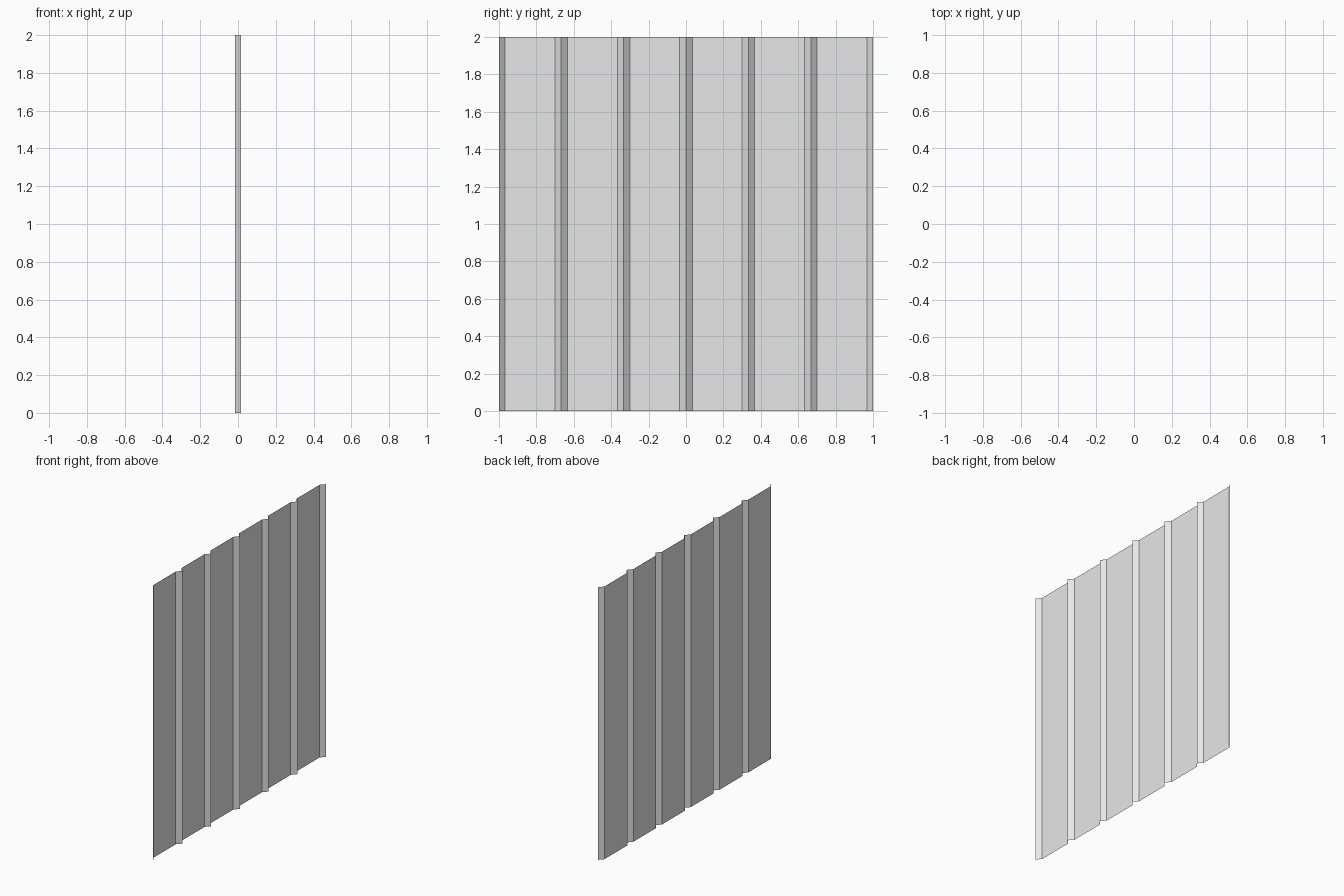
import bpy
import bmesh

cube = bpy.data.objects.get("Cube")
if cube:
    bpy.data.objects.remove(cube, do_unlink=True)

# Plain light grey metal
metal = bpy.data.materials.new("light_grey_metal")
metal.use_nodes = True
colour = (0.8, 0.8, 0.8, 1.0)
metal.diffuse_color = colour
metal.node_tree.nodes["Principled BSDF"].inputs["Base Color"].default_value = colour

PANELS = 6
PITCH = 2 / PANELS
SLOPE = 0.034      # width of one ridge flank
DEPTH = 0.015      # half of the ridge height
HEIGHT = 2

# Profile: flat pans between sharp ridges, half a ridge at each end
profile = [(DEPTH, -1)]
for i in range(PANELS):
    start = -1 + i * PITCH
    profile += [(-DEPTH, start + SLOPE),
                (-DEPTH, start + PITCH - SLOPE),
                (DEPTH, start + PITCH)]

# Ribbed sheet: the profile extruded straight up
bm = bmesh.new()
verts = [bm.verts.new((x, y, 0)) for x, y in profile]
edges = [bm.edges.new(pair) for pair in zip(verts, verts[1:])]
result = bmesh.ops.extrude_edge_only(bm, edges=edges)
top = [g for g in result["geom"] if isinstance(g, bmesh.types.BMVert)]
bmesh.ops.translate(bm, verts=top, vec=(0, 0, HEIGHT))
for face in bm.faces:
    face.normal_update()
bmesh.ops.reverse_faces(bm, faces=[f for f in bm.faces if f.normal.x < 0])

mesh = bpy.data.meshes.new("ribbed_sheet")
bm.to_mesh(mesh)
bm.free()
mesh.materials.append(metal)
sheet = bpy.data.objects.new("ribbed_sheet", mesh)
bpy.context.collection.objects.link(sheet)
